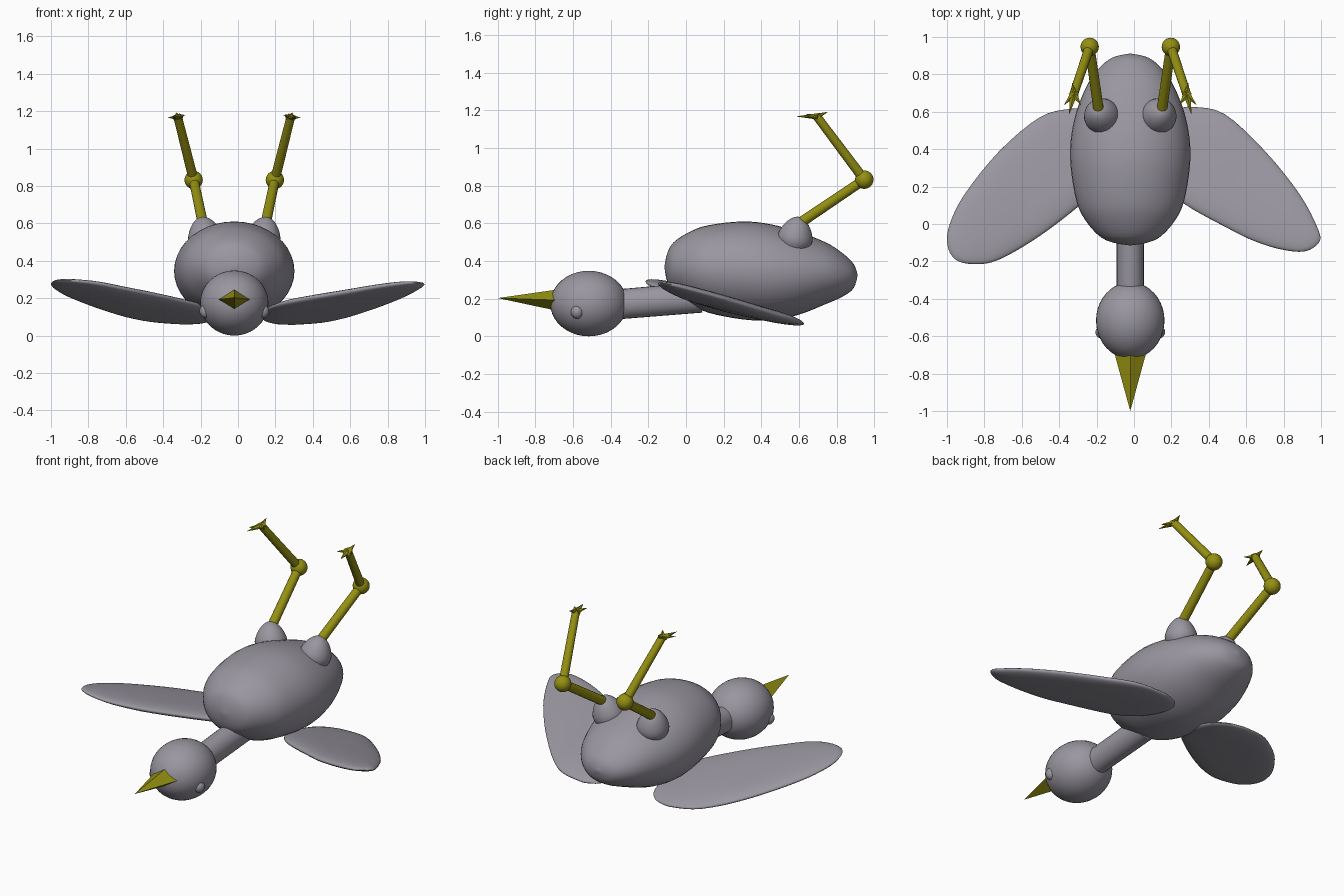
import bpy, bmesh, math
from mathutils import Vector, Matrix

if "Cube" in bpy.data.objects:
    bpy.data.objects.remove(bpy.data.objects["Cube"])

CX = -0.02  # centre line of the bird


def material(name, rgb):
    m = bpy.data.materials.new(name)
    m.diffuse_color = (*rgb, 1)
    m.use_nodes = True
    m.node_tree.nodes["Principled BSDF"].inputs["Base Color"].default_value = m.diffuse_color
    return m


GREY = material("feather grey", (0.32, 0.305, 0.35))
YELLOW = material("olive yellow", (0.30, 0.28, 0.006))


def finish(name, bm, mat, angle=40):
    bmesh.ops.recalc_face_normals(bm, faces=bm.faces[:])
    me = bpy.data.meshes.new(name)
    bm.to_mesh(me)
    bm.free()
    ob = bpy.data.objects.new(name, me)
    bpy.context.collection.objects.link(ob)
    me.materials.append(mat)
    bpy.ops.object.select_all(action='DESELECT')
    ob.select_set(True)
    bpy.context.view_layer.objects.active = ob
    bpy.ops.object.shade_smooth_by_angle(angle=math.radians(angle))
    return ob


def ball(name, centre, radii, mat, seg=32):
    bm = bmesh.new()
    bmesh.ops.create_uvsphere(bm, u_segments=seg, v_segments=seg // 2, radius=1)
    bm.transform(Matrix.Translation(centre) @ Matrix.Diagonal((*radii, 1)))
    return finish(name, bm, mat)


def rod(name, p, q, r1, r2, mat, seg=16, flat=1.0, angle=40):
    """Cone or cylinder from p to q; flat squashes it vertically."""
    p, q = Vector(p), Vector(q)
    d = q - p
    z = d.normalized()
    x = Vector((0, 0, 1)).cross(z).normalized()
    y = z.cross(x)
    rot = Matrix((x, y, z)).transposed().to_4x4()
    bm = bmesh.new()
    bmesh.ops.create_cone(bm, cap_ends=True, segments=seg, radius1=r1, radius2=r2, depth=d.length)
    bm.transform(Matrix.Translation((p + q) / 2) @ rot @ Matrix.Diagonal((1, flat, 1, 1)))
    return finish(name, bm, mat, angle)


def spline(pts, closed, n=4):
    """Catmull-Rom interpolation of a short point list."""
    pts = [Vector(p) for p in pts]
    k = len(pts)
    get = (lambda i: pts[i % k]) if closed else (lambda i: pts[max(0, min(k - 1, i))])
    out = []
    for i in range(k if closed else k - 1):
        a, b, c, d = (get(i + j) for j in (-1, 0, 1, 2))
        for s in range(n):
            t = s / n
            out.append(0.5 * (2 * b + (c - a) * t + (2 * a - 5 * b + 4 * c - d) * t * t
                              + (3 * b - a - 3 * c + d) * t ** 3))
    return out if closed else out + [pts[-1]]


def loft(bm, rings, start, end):
    """Skin rings of points, closing both ends to a point."""
    vs = [[bm.verts.new(p) for p in r] for r in rings]
    n = len(vs[0])
    a, b = bm.verts.new(start), bm.verts.new(end)
    for i in range(n):
        j = (i + 1) % n
        bm.faces.new((a, vs[0][i], vs[0][j]))
        bm.faces.new((b, vs[-1][j], vs[-1][i]))
        for r, s in zip(vs, vs[1:]):
            bm.faces.new((r[i], s[i], s[j], r[j]))


# Body: egg lofted along y from (y, top z, bottom z, half width)
stations = spline([Vector(s) for s in (
    (-.115, .37, .37, 0), (-.10, .44, .29, .09), (-.065, .50, .235, .165), (.02, .555, .175, .24),
    (.12, .59, .125, .287), (.3, .61, .09, .318), (.45, .595, .085, .318), (.6, .553, .115, .288),
    (.74, .50, .17, .232), (.83, .443, .21, .17), (.89, .385, .255, .095), (.912, .325, .325, 0))], False)
rings = []
for y, top, bot, w in stations[1:-1]:
    zc, h = (top + bot) / 2, (top - bot) / 2
    rings.append([(CX + w * math.cos(t), y, zc + h * math.sin(t))
                  for t in (2 * math.pi * i / 40 for i in range(40))])
bm = bmesh.new()
loft(bm, rings, (CX, -.115, .37), (CX, .912, .325))
finish("body", bm, GREY, 60)

# Neck, head and four-sided beak
rod("neck", (CX, -.42, .165), (CX, .08, .207), .072, .074, GREY, 24, 1.1)
ball("head", (CX, -.516, .174), (.183, .205, .174), GREY, 40)
rod("beak", (CX, -.62, .19), (CX, -1.0, .203), .104, 0, YELLOW, 4, .65, 20)

# Wings: pillow-shaped paddles lying on a tilted plane
outlines = {
    "left_wing": [(-.18, .575), (-.25, .61), (-.345, .615), (-.505, .57), (-.72, .39), (-.905, .16),
                  (-.985, 0), (-.998, -.11), (-.955, -.19), (-.853, -.215), (-.72, -.19),
                  (-.505, -.065), (-.29, .10), (-.17, .22), (-.13, .36), (-.135, .5)],
    "right_wing": [(.18, .58), (.24, .615), (.313, .626), (.484, .588), (.70, .39), (.885, .16),
                   (.985, -.03), (.988, -.10), (.91, -.147), (.778, -.134), (.64, -.09),
                   (.51, -.027), (.27, .107), (.17, .22), (.13, .36), (.135, .5)],
}
for name, pts in outlines.items():
    edge = spline(pts, True)
    mid = sum(edge, Vector((0, 0))) / len(edge)

    def lift(p, h):
        tip = .018 * max(0, abs(p.x) - .6) / .4
        return (p.x, p.y, .19 + .05 * abs(p.x) - .22 * p.y + tip + h)

    rings = []
    for i in range(1, 16):
        t = math.pi * i / 16
        f, c = math.sin(t), math.cos(t)
        f = f ** .6
        rings.append([lift(mid + (p - mid) * f, .034 * c) for p in edge])
    bm = bmesh.new()
    loft(bm, rings, lift(mid, .034), lift(mid, -.034))
    finish(name, bm, GREY, 80)

# Eyes, thighs, legs and feet, repeated on both sides
for side, s in (("left", -1), ("right", 1)):
    def at(x, y, z):
        return Vector((CX + s * x, y, z))

    ball(side + "_eye", at(.152, -.578, .13), (.034, .034, .037), GREY, 20)

    # egg-shaped thigh narrowing towards the leg
    bm = bmesh.new()
    bmesh.ops.create_uvsphere(bm, u_segments=32, v_segments=16, radius=.094)
    for v in bm.verts:
        if v.co.z > 0:
            k = v.co.z / .094
            v.co.x *= 1 - .2 * k
            v.co.y *= 1 - .2 * k
            v.co.z *= 1.2
    lean = Vector((s * .03, .03, .15)).to_track_quat('Z', 'Y').to_matrix().to_4x4()
    bm.transform(Matrix.Translation(at(.155, .58, .525)) @ lean)
    finish(side + "_thigh", bm, GREY, 60)

    knee, foot = at(.217, .947, .832), at(.302, .695, 1.168)
    rod(side + "_upper_leg", at(.165, .58, .585), knee, .028, .026, YELLOW)
    ball(side + "_knee", knee, (.049, .049, .049), YELLOW, 24)
    rod(side + "_lower_leg", knee, foot, .026, .023, YELLOW)
    toes = {"middle": (.328, .583, 1.168), "outer": (.355, .635, 1.165),
            "inner": (.262, .635, 1.18), "back": (.31, .755, 1.193)}
    for toe, tip in toes.items():
        tip = at(*tip)
        base = foot - (tip - foot).normalized() * .015
        rod(f"{side}_{toe}_toe", base, tip, .026, 0, YELLOW, 6, .7, 20)
